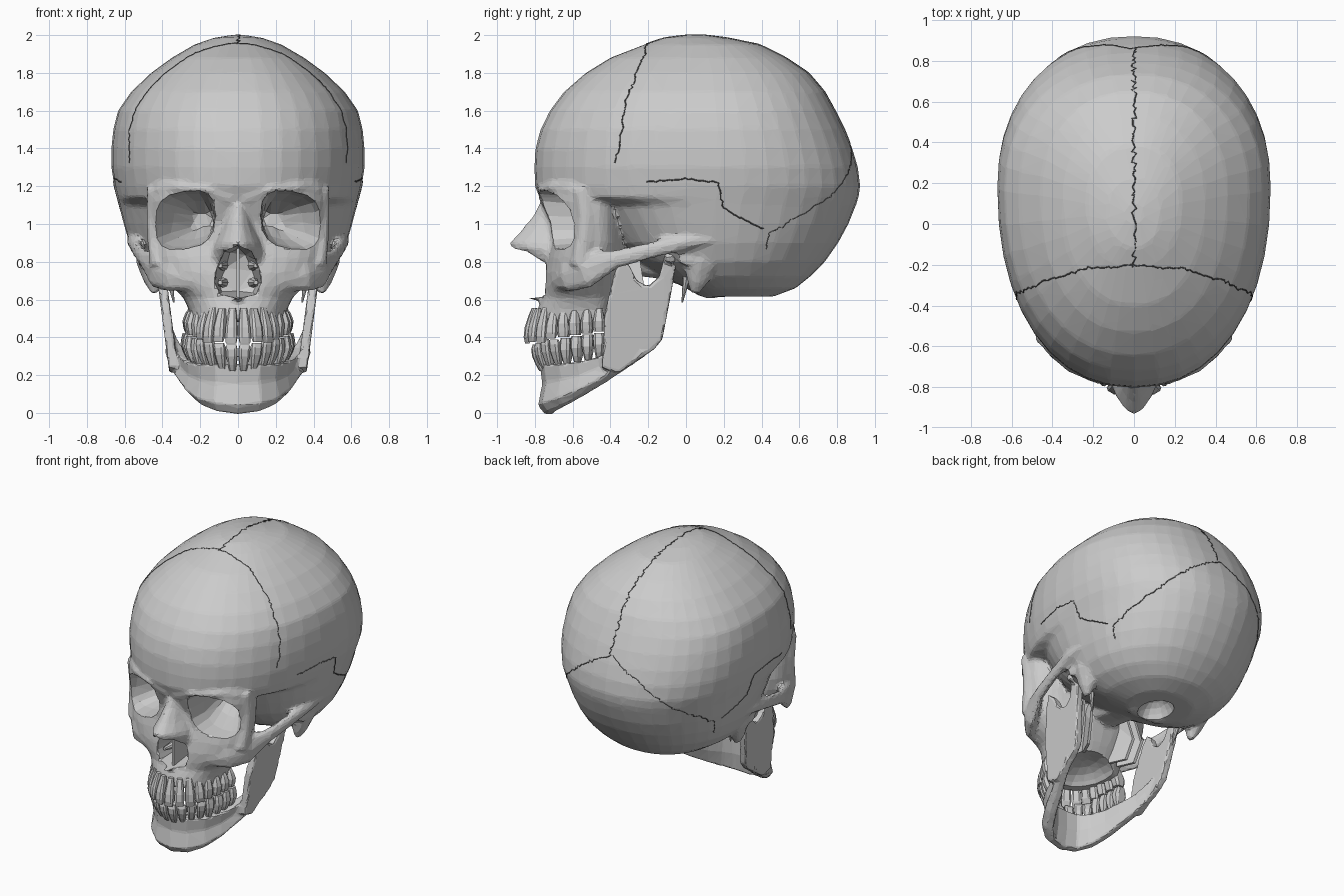
import bpy, bmesh, math, random
from mathutils import Vector
from mathutils.bvhtree import BVHTree

if "Cube" in bpy.data.objects:
    bpy.data.objects.remove(bpy.data.objects["Cube"])

random.seed(4)


def spow(v, e):
    return math.copysign(abs(v) ** e, v)


def flip(loft):
    return [[(-p[0], p[1], p[2]) for p in r] for r in loft]


def build(name, lofts, pairs=()):
    """Closed lofts through rings of points; pairs are repeated on the other side."""
    bm = bmesh.new()
    for rings in list(lofts) + list(pairs) + [flip(r) for r in pairs]:
        vs = [[bm.verts.new(p) for p in r] for r in rings]
        k = len(vs[0])
        for a, b in zip(vs, vs[1:]):
            for i in range(k):
                j = (i + 1) % k
                bm.faces.new((a[i], a[j], b[j], b[i]))
        bm.faces.new(vs[0])
        bm.faces.new(vs[-1][::-1])
    bmesh.ops.recalc_face_normals(bm, faces=bm.faces)
    bmesh.ops.triangulate(bm, faces=bm.faces)
    me = bpy.data.meshes.new(name)
    bm.to_mesh(me)
    bm.free()
    ob = bpy.data.objects.new(name, me)
    bpy.context.collection.objects.link(ob)
    return ob


def fuse(ob, voxel, ratio, cutters=(), smooth=3):
    """Melt overlapping lofts into one bone, carve it, reduce to flat facets."""
    m = ob.modifiers.new("fuse", 'REMESH')
    m.mode, m.voxel_size = 'VOXEL', voxel
    for c in cutters:
        m = ob.modifiers.new("cut", 'BOOLEAN')
        m.operation, m.solver, m.object = 'DIFFERENCE', 'EXACT', c
        c.hide_render = True
        c.display_type = 'WIRE'
    m = ob.modifiers.new("soften", 'SMOOTH')
    m.factor, m.iterations = .5, smooth
    m = ob.modifiers.new("facets", 'DECIMATE')
    m.ratio = ratio


def level(z, yf, yc, yb, w, n=2.2, k=40):
    """Horizontal egg-shaped ring: front, widest and back y, half width."""
    out = []
    for i in range(k):
        a = 2 * math.pi * i / k
        s, c = spow(math.sin(a), 2 / n), spow(math.cos(a), 2 / n)
        out.append((w * s, yc - c * ((yc - yf) if c > 0 else (yb - yc)), z))
    return out


def tube(pts, k=8):
    """Rings along a path of (x, y, z, side radius, up radius)."""
    ps = [Vector(p[:3]) for p in pts]
    d = (ps[-1] - ps[0]).normalized()
    up = Vector((0, 0, 1)) if abs(d.z) < .75 else Vector((0, 1, 0))
    rings = []
    for i, p in enumerate(pts):
        t = (ps[min(i + 1, len(ps) - 1)] - ps[max(i - 1, 0)]).normalized()
        s = t.cross(up).normalized()
        u = s.cross(t)
        rings.append([ps[i] + s * p[3] * math.cos(2 * math.pi * j / k)
                      + u * p[4] * math.sin(2 * math.pi * j / k) for j in range(k)])
    return rings


def ball(c, r, k=16):
    return [[(c[0] + r[0] * math.sin(b) * math.cos(2 * math.pi * j / k),
              c[1] + r[1] * math.sin(b) * math.sin(2 * math.pi * j / k),
              c[2] + r[2] * math.cos(b)) for j in range(k)]
            for b in [math.pi * (i + .3) / 8.6 for i in range(9)]]


# Cranium: levels of z, front y, widest y, back y, half width
cranium = [level(*r) for r in [
    (2.0, .0, .05, .1, .04), (1.985, -.12, .07, .22, .13), (1.95, -.22, .1, .39, .23),
    (1.88, -.40, .12, .53, .35), (1.8, -.53, .14, .65, .46), (1.7, -.645, .15, .735, .565),
    (1.6, -.72, .16, .79, .635), (1.5, -.77, .17, .84, .66), (1.4, -.797, .18, .88, .67),
    (1.3, -.803, .18, .91, .67), (1.2, -.80, .18, .922, .655), (1.14, -.775, .16, .913, .64),
    (1.10, -.52, .15, .90, .63), (1.0, -.45, .15, .86, .605), (.9, -.38, .15, .805, .575),
    (.8, -.25, .15, .735, .53), (.72, -.12, .17, .655, .46), (.66, .0, .2, .58, .36),
    (.615, .08, .26, .46, .22)]]
# Face block: brow, orbit walls and upper jaw
face = [level(*r, 2.2, 32) for r in [
    (1.22, -.785, -.45, -.3, .475), (1.12, -.77, -.5, -.3, .475), (1.0, -.72, -.5, -.3, .47),
    (.9, -.715, -.5, -.3, .46), (.82, -.735, -.52, -.3, .445), (.74, -.75, -.53, -.3, .41),
    (.67, -.755, -.53, -.32, .35), (.61, -.76, -.5, -.34, .29), (.55, -.785, -.49, -.37, .262),
    (.48, -.80, -.48, -.39, .25)]]
nose = [level(*r, 1.7, 16) for r in [
    (1.13, -.765, -.68, -.6, .05), (1.05, -.805, -.68, -.6, .065), (.97, -.87, -.68, -.6, .09),
    (.90, -.935, -.68, -.6, .125), (.87, -.925, -.68, -.6, .135), (.80, -.80, -.68, -.6, .15)]]
base = tube([(0, .1, .70, .1, .05), (0, -.15, .78, .12, .07), (0, -.38, .84, .14, .1)])
spine = tube([(0, -.70, .605, .06, .03), (0, -.77, .61, .03, .02), (0, -.84, .615, .014, .014)])

# Paired parts: cheekbone and arch, outer orbit pillar, brow, mastoid, ear rim, base condyle
cheek_arch = tube([(.22, -.67, .70, .05, .06), (.35, -.625, .735, .045, .10),
                   (.43, -.53, .76, .045, .105), (.495, -.37, .815, .03, .05),
                   (.535, -.17, .865, .027, .045), (.55, .02, .91, .04, .045),
                   (.56, .15, .92, .025, .02)])
pillar = tube([(.42, -.56, .78, .05, .06), (.445, -.535, .92, .035, .05),
               (.455, -.53, 1.04, .03, .045), (.45, -.55, 1.19, .035, .05)])
brow = tube([(.03, -.755, 1.14, .025, .04), (.17, -.76, 1.185, .028, .025),
             (.31, -.70, 1.195, .03, .025), (.41, -.61, 1.18, .03, .03),
             (.46, -.53, 1.12, .02, .03)])
mastoid = tube([(.47, .10, .95, .08, .11), (.47, .08, .80, .07, .10),
                (.45, .06, .70, .05, .06), (.44, .045, .635, .02, .025)])
ear_rim = tube([(.40, .0, .83, .05, .05), (.53, .0, .83, .045, .05)])
condyle = ball((.11, .13, .65), (.04, .08, .045), 10)

# Cutters: orbits, nasal opening, palate vault, base opening
orbit = []
for y, cx, cz, hw, hh in [(-.98, .295, 1.02, .18, .155), (-.58, .28, 1.02, .155, .15),
                          (-.45, .24, 1.02, .12, .11), (-.27, .17, 1.02, .045, .04)]:
    ring = []
    for i in range(16):
        a = 2 * math.pi * i / 16
        dx = hw * spow(math.cos(a), .72)
        ring.append((cx + dx, y, cz + hh * spow(math.sin(a), .72) - .14 * dx))
    orbit.append(ring)
half = [(.07, .855), (.11, .77), (.122, .69), (.095, .63)]
pear = [(0, .885)] + half + [(0, .605)] + [(-x, z) for x, z in half[::-1]]
cutters = [build("orbit_cutter", [], [orbit]),
           build("nasal_cutter", [[[(x, y, z) for x, z in pear] for y in (-1.05, -.42)]]),
           build("palate_cutter", [ball((0, -.49, .46), (.185, .25, .11))]),
           build("base_opening_cutter", [ball((0, .22, .6), (.11, .14, .12))])]
skull = build("skull", [cranium, face, nose, base, spine],
              [cheek_arch, pillar, brow, mastoid, ear_rim, condyle])
fuse(skull, .0145, .075, cutters)

# Thin bones: septum, turbinates, styloid, pterygoid plates
build("nasal_septum", [[[(x, -.74, .60), (x, -.41, .60), (x, -.41, .88), (x, -.74, .87)]
                        for x in (-.008, .008)]])
build("turbinates", [], [tube([(.095, -.70, z, .012, .012), (.08, -.6, z, .03, .028),
                               (.08, -.41, z, .03, .02)]) for z in (.69, .78)])
build("styloid", [], [tube([(.38, .02, .82, .04, .04), (.36, .0, .70, .018, .018),
                            (.34, -.02, .585, .004, .004)])])
build("pterygoid_plate", [], [[[(x, -.38, .52), (x + .05, -.27, .52), (x + .07, -.22, .66),
                                (x + .03, -.25, .85), (x, -.38, .85)] for x in (a, a + .02)]
                              for a in (.10, .17)])

# Mandible body: x, y, bottom z, top z, half thickness
side = [(.10, -.71, .008, .26, .047), (.175, -.645, .04, .26, .046), (.23, -.55, .09, .27, .045),
        (.275, -.44, .155, .30, .042), (.32, -.34, .22, .34, .037), (.355, -.22, .30, .42, .027)]
path = [(-p[0],) + p[1:] for p in side[::-1]] + [(0, -.725, -.006, .26, .049)] + side
body = []
for i, (x, y, zb, zt, th) in enumerate(path):
    a, b = path[max(i - 1, 0)], path[min(i + 1, len(path) - 1)]
    t = Vector((b[0] - a[0], b[1] - a[1], 0)).normalized()
    body.append([(x + t.y * o * th, y - t.x * o * th, zb + f * (zt - zb)) for o, f in
                 [(.5, 0), (1.2, .17), (.75, .6), (1, 1), (-.9, 1), (-.9, .5), (-.5, 0)]])

# Mandible ramus with its two upper processes
outline = [(-.445, .24), (-.43, .53), (-.38, .74), (-.345, .82), (-.30, .78), (-.26, .70),
           (-.2, .67), (-.145, .72), (-.115, .82), (-.045, .83), (-.07, .68), (-.10, .52),
           (-.125, .39), (-.165, .34), (-.36, .21)]
ramus = [[(.325 + .13 * (z - .3) + dx, y, z) for y, z in outline] for dx in (0, .05)]
jaw_joint = tube([(.36, -.08, .81, .02, .02), (.40, -.08, .825, .036, .036),
                  (.46, -.08, .825, .036, .036), (.49, -.08, .81, .02, .02)])
fuse(build("mandible", [body], [ramus, jaw_joint]), .011, .07)


# Teeth: eight per side, evenly spaced along an elliptic arch
def teeth(name, a, b, gum, tip, lean):
    arc, pts = [0.0], []
    for i in range(201):
        q = math.pi / 2 * i / 200
        pts.append(Vector((a * math.sin(q), -.43 - b * math.cos(q), 0)))
        if i:
            arc.append(arc[-1] + (pts[i] - pts[i - 1]).length)
    lofts = []
    for n in range(8):
        u = (n + .5) / 8
        i = min(range(1, 200), key=lambda j: abs(arc[j] - u * arc[-1]))
        t = (pts[i + 1] - pts[i - 1]).normalized()
        out = Vector((t.y, -t.x, 0))
        molar = n > 3
        wide, deep = arc[-1] / 16 * 1.06, (.044 if n > 4 else .034 if molar else .026)
        z0, z1 = gum[0] + u * (gum[1] - gum[0]), tip[0] + u * (tip[1] - tip[0])
        z1 += (z1 - z0) * (.1 if n == 2 else 0)
        rings = []
        for f, sw, sd in [(-.3, .55, .5), (0, .74, .85), (.4, .95, 1.1), (.75, 1, .9),
                          (1, .86, .7 if molar else .3)]:
            c = pts[i] + out * lean * (f if not molar else f * .3)
            rings.append([c + t * wide * sw * spow(math.cos(q), .6)
                          + out * deep * sd * spow(math.sin(q), .6)
                          + Vector((0, 0, z0 + f * (z1 - z0)))
                          for q in [math.pi * (j + .5) / 4 for j in range(8)]])
        lofts.append(rings)
    build(name, [], lofts)


teeth("upper_teeth", .245, .385, (.51, .525), (.362, .435), .03)
teeth("lower_teeth", .255, .345, (.25, .325), (.358, .428), .03)

# Sutures: thin jagged seams laid on the finished cranium
ink = bpy.data.materials.new("seam")
ink.diffuse_color = (.12, .12, .12, 1)
ink.use_nodes = True
ink.node_tree.nodes["Principled BSDF"].inputs["Base Color"].default_value = ink.diffuse_color
tree = BVHTree.FromObject(skull, bpy.context.evaluated_depsgraph_get())
centre = Vector((0, .1, 1.2))


def suture(name, way, wobble):
    for sx in ((1, -1) if any(p[0] for p in way) else (1,)):
        cu = bpy.data.curves.new(name, 'CURVE')
        cu.dimensions, cu.bevel_depth, cu.bevel_resolution = '3D', .0035, 0
        hits = []
        for p, q in zip(way, way[1:]):
            p, q = Vector(p), Vector(q)
            n = max(2, int((q - p).length / .016))
            for i in range(n):
                d = p.lerp(q, i / n) + Vector([random.uniform(-wobble, wobble) for _ in 'xyz'])
                d.x *= sx
                d = (d - centre).normalized()
                h = tree.ray_cast(centre + d * 3, -d)[0]
                if h:
                    hits.append(h)
        sp = cu.splines.new('POLY')
        sp.points.add(len(hits) - 1)
        for pt, h in zip(sp.points, hits):
            pt.co = (*h, 1)
        cu.materials.append(ink)
        bpy.context.collection.objects.link(bpy.data.objects.new(name, cu))


suture("sagittal_suture", [(0, -.2, 1.95), (0, .1, 2), (0, .5, 1.9), (0, .75, 1.67), (0, .86, 1.45)], .012)
suture("coronal_suture", [(0, -.2, 1.95), (.22, -.21, 1.9), (.42, -.26, 1.72), (.54, -.31, 1.48),
                          (.54, -.35, 1.3)], .006)
suture("lambdoid_suture", [(0, .86, 1.45), (.22, .85, 1.32), (.42, .72, 1.13), (.52, .58, 1.03),
                           (.55, .45, .95), (.53, .43, .84)], .008)
suture("temporal_suture", [(.6, -.2, 1.22), (.63, 0, 1.24), (.65, .17, 1.22),
                           (.64, .2, 1.08), (.57, .43, .96)], .005)
